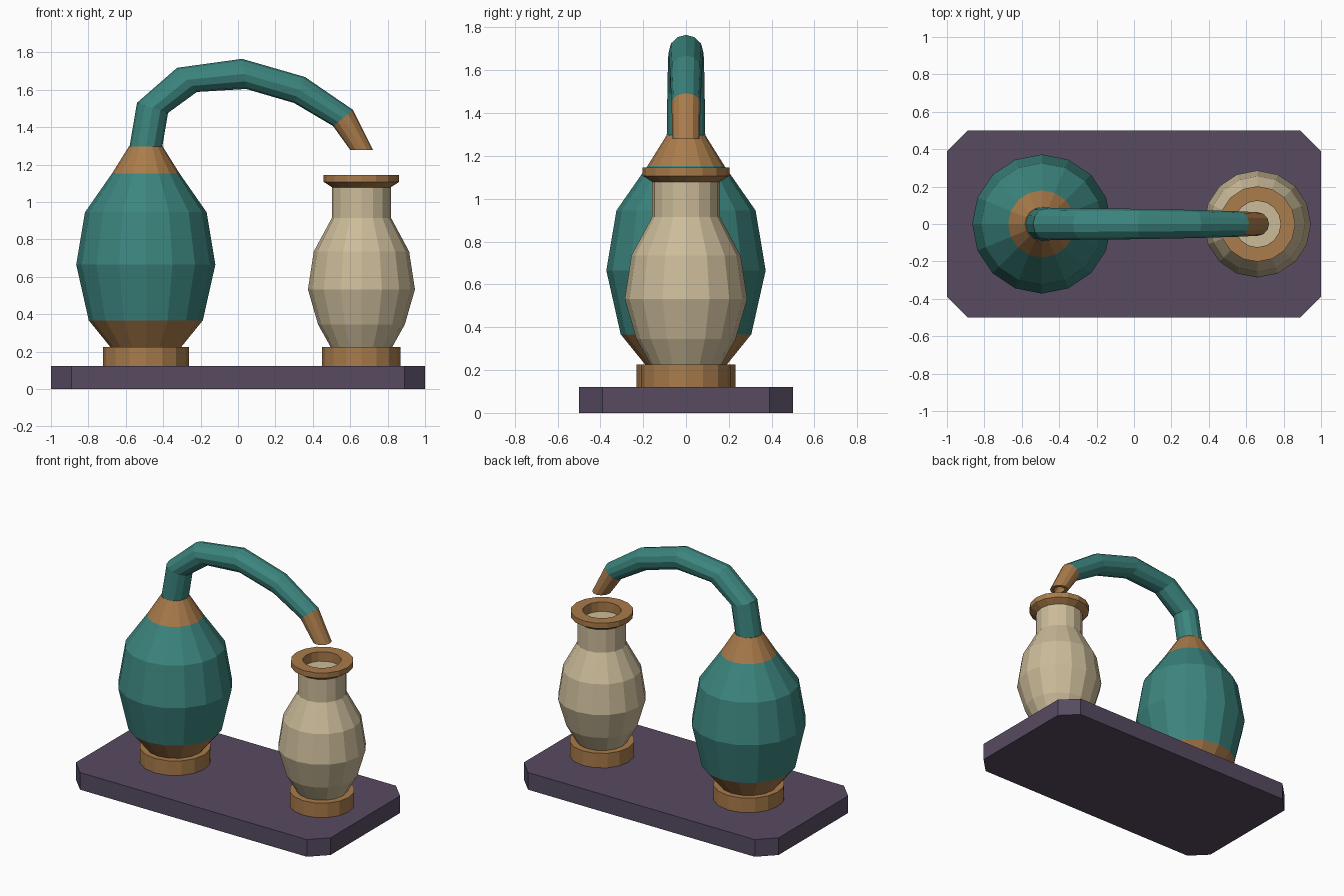
import bpy, bmesh
from math import sin, cos, tau
from mathutils import Vector

if "Cube" in bpy.data.objects:
    bpy.data.objects.remove(bpy.data.objects["Cube"])


def material(name, rgb):
    m = bpy.data.materials.new(name)
    m.diffuse_color = (*rgb, 1)
    m.use_nodes = True
    m.node_tree.nodes["Principled BSDF"].inputs["Base Color"].default_value = m.diffuse_color
    return m


TEAL = material("teal", (0.045, 0.235, 0.21))
COPPER = material("copper", (0.40, 0.20, 0.07))
CREAM = material("cream", (0.60, 0.50, 0.32))
PLUM = material("plum", (0.095, 0.07, 0.12))


def loft(name, rings, mat, cap_start=False, cap_end=False, closed=False):
    """Skin a list of equal-length point rings."""
    bm = bmesh.new()
    vs = [[bm.verts.new(p) for p in ring] for ring in rings]
    pairs = list(zip(vs, vs[1:]))
    if closed:
        pairs.append((vs[-1], vs[0]))
    n = len(vs[0])
    for a, b in pairs:
        for i in range(n):
            j = (i + 1) % n
            bm.faces.new((a[i], a[j], b[j], b[i]))
    if cap_start:
        bm.faces.new(vs[0][::-1])
    if cap_end:
        bm.faces.new(vs[-1])
    bmesh.ops.recalc_face_normals(bm, faces=bm.faces)
    mesh = bpy.data.meshes.new(name)
    bm.to_mesh(mesh)
    bm.free()
    mesh.materials.append(mat)
    ob = bpy.data.objects.new(name, mesh)
    bpy.context.collection.objects.link(ob)
    return ob


def lathe(name, x, profile, mat, sides=16, **caps):
    """Turn a (radius, z) profile about a vertical axis at x."""
    angles = [tau * i / sides for i in range(sides)]
    rings = [[(x + r * cos(a), r * sin(a), z) for a in angles] for r, z in profile]
    return loft(name, rings, mat, **caps)


def tube_ring(outer, inner, ry, scale=1.0, sides=12):
    """Ring spanning two points in the xz plane, with half-width ry along y."""
    o, i = (Vector((p[0], 0, p[1])) for p in (outer, inner))
    mid, half = (o + i) / 2, (o - i) / 2 * scale
    return [mid + half * cos(tau * k / sides) + Vector((0, ry * scale * sin(tau * k / sides), 0))
            for k in range(sides)]


# Base slab with clipped corners
c = 0.11
outline = [(1, 0.5 - c), (1 - c, 0.5), (c - 1, 0.5), (-1, 0.5 - c),
           (-1, c - 0.5), (c - 1, -0.5), (1 - c, -0.5), (1, c - 0.5)]
loft("base", [[(x, y, z) for x, y in outline] for z in (0, 0.122)], PLUM,
     cap_start=True, cap_end=True)

# Large boiling vessel
PX = -0.493
lathe("pot_foot", PX, [(0.23, 0.122), (0.23, 0.225)], COPPER, cap_start=True, cap_end=True)
lathe("pot_lower_band", PX, [(0.19, 0.225), (0.305, 0.367)], COPPER)
lathe("pot_body", PX, [(0.305, 0.367), (0.372, 0.665), (0.325, 0.945), (0.18, 1.153)], TEAL)
lathe("pot_collar", PX, [(0.18, 1.153), (0.09, 1.297)], COPPER, cap_end=True)

# Curved neck: outer and inner corner of each bend, and half-width
bends = [((-0.58, 1.295), (-0.405, 1.295), 0.09),
         ((-0.54, 1.53), (-0.374, 1.476), 0.087),
         ((-0.326, 1.717), (-0.22, 1.588), 0.084),
         ((0.022, 1.765), (0.043, 1.604), 0.081),
         ((0.358, 1.668), (0.30, 1.529), 0.075),
         ((0.615, 1.492), (0.508, 1.406), 0.068)]
loft("swan_neck", [tube_ring(*b) for b in bends], TEAL, cap_end=True)

# Spout with an open, level-cut mouth
top, mouth = bends[-1], ((0.722, 1.278), (0.60, 1.278), 0.063)
loft("spout", [tube_ring(*top), tube_ring(*mouth), tube_ring(*mouth, 0.6), tube_ring(*top, 0.6)],
     COPPER)

# Small receiving jar
JX = 0.66
lathe("jar_foot", JX, [(0.21, 0.122), (0.21, 0.225)], COPPER, cap_start=True, cap_end=True)
lathe("jar_body", JX, [(0.165, 0.225), (0.232, 0.345), (0.286, 0.532), (0.255, 0.735),
                       (0.158, 0.915), (0.158, 1.078)], CREAM, cap_end=True)
lathe("jar_rim", JX, [(0.155, 1.077), (0.202, 1.107), (0.202, 1.145), (0.124, 1.145),
                      (0.124, 1.077)], COPPER, closed=True)
